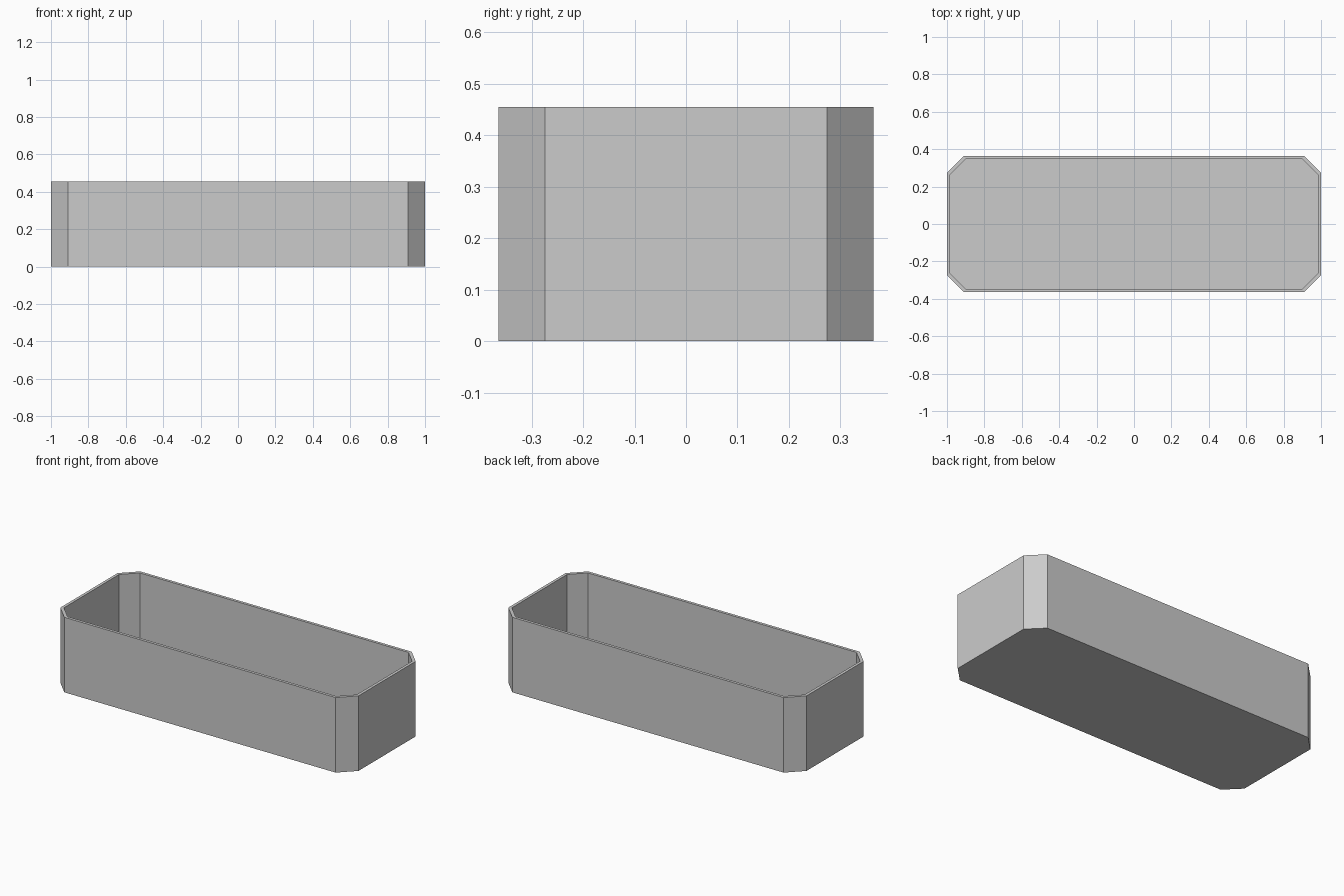
import bpy, bmesh

if "Cube" in bpy.data.objects:
    bpy.data.objects.remove(bpy.data.objects["Cube"])

HALF_X, HALF_Y, HEIGHT = 1.0, 0.364, 0.455
WALL, FLOOR = 0.0175, 0.0175

grey = bpy.data.materials.new("light_grey")
grey.diffuse_color = (0.6, 0.6, 0.6, 1)
grey.use_nodes = True
grey.node_tree.nodes["Principled BSDF"].inputs["Base Color"].default_value = grey.diffuse_color


def octagon(hx, hy, c):
    """Rectangle with cut corners, counter-clockwise."""
    return [(hx, -hy + c), (hx, hy - c), (hx - c, hy), (-hx + c, hy),
            (-hx, hy - c), (-hx, -hy + c), (-hx + c, -hy), (hx - c, -hy)]


bm = bmesh.new()


def ring(points, z):
    return [bm.verts.new((x, y, z)) for x, y in points]


# Outer wall, rim, inner wall, joined ring by ring
outer = octagon(HALF_X, HALF_Y, 0.09)
inner = octagon(HALF_X - WALL, HALF_Y - WALL, 0.082)
rings = [ring(outer, 0), ring(outer, HEIGHT), ring(inner, HEIGHT), ring(inner, FLOOR)]
for a, b in zip(rings, rings[1:]):
    for i in range(8):
        j = (i + 1) % 8
        bm.faces.new((a[i], a[j], b[j], b[i]))

# Underside and inside floor
bm.faces.new(rings[0][::-1])
bm.faces.new(rings[-1])

mesh = bpy.data.meshes.new("planter_box")
bm.to_mesh(mesh)
bm.free()
mesh.materials.append(grey)
box = bpy.data.objects.new("planter_box", mesh)
bpy.context.collection.objects.link(box)
